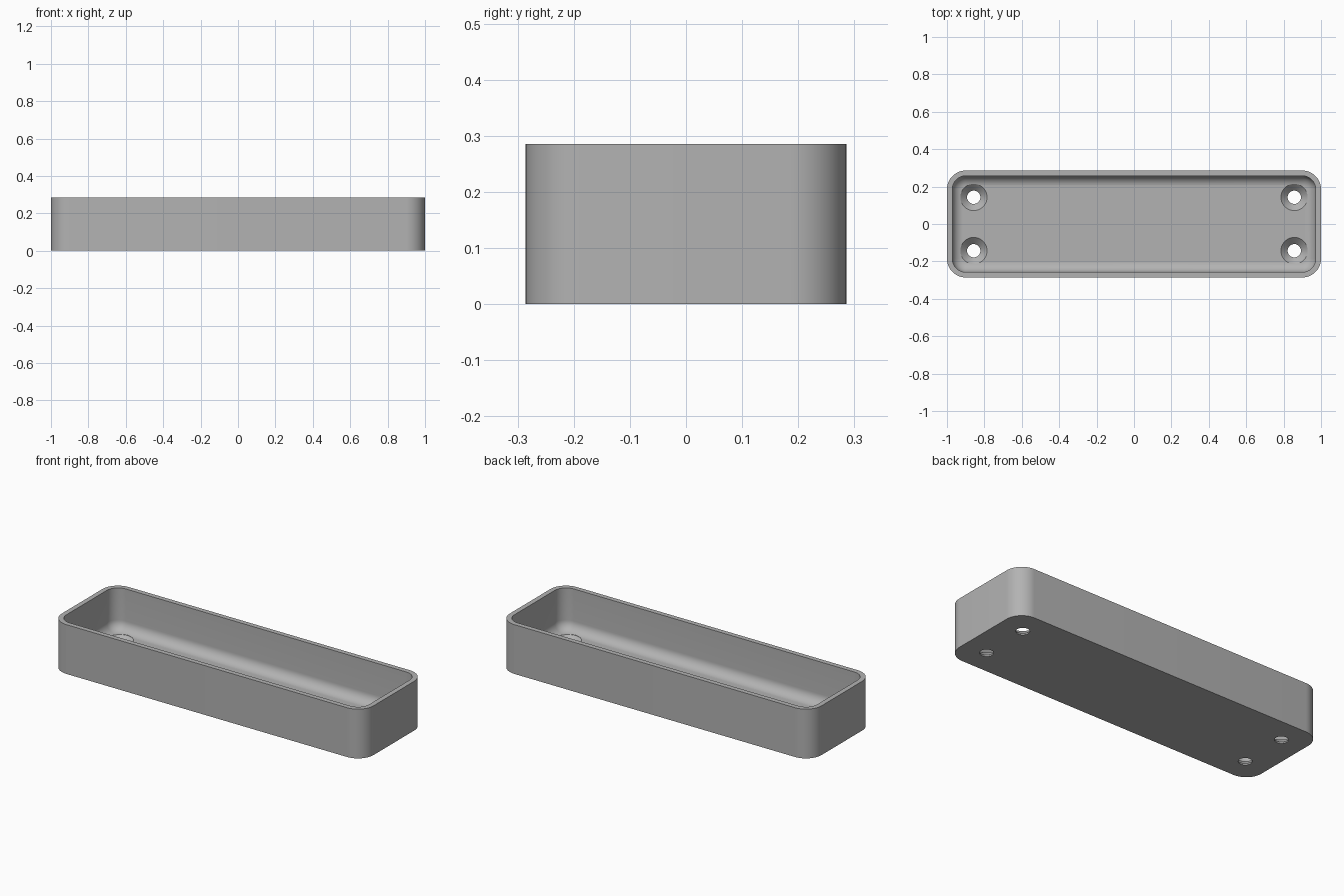
import bpy, bmesh, math

if "Cube" in bpy.data.objects:
    bpy.data.objects.remove(bpy.data.objects["Cube"], do_unlink=True)

HALF_X, HALF_Y, HEIGHT = 1.0, 0.2857, 0.2857
CORNER, WALL, FLOOR, FILLET = 0.1, 0.0286, 0.043, 0.057
HOLE_X, HOLE_Y, HOLE_R, HEAD_R = 0.857, 0.143, 0.0357, 0.0714

grey = bpy.data.materials.new("plain grey")
grey.use_nodes = True
grey.diffuse_color = (0.45, 0.45, 0.45, 1)
grey.node_tree.nodes["Principled BSDF"].inputs["Base Color"].default_value = grey.diffuse_color


def add_object(name, bm):
    bmesh.ops.recalc_face_normals(bm, faces=bm.faces)
    mesh = bpy.data.meshes.new(name)
    bm.to_mesh(mesh)
    bm.free()
    mesh.materials.append(grey)
    obj = bpy.data.objects.new(name, mesh)
    bpy.context.collection.objects.link(obj)
    return obj


def rounded_loop(bm, inset, z, steps=14):
    """Rounded rectangle, shrunk evenly by inset."""
    r = CORNER - inset
    verts = []
    for quarter, (sx, sy) in enumerate([(1, 1), (-1, 1), (-1, -1), (1, -1)]):
        for i in range(steps + 1):
            a = (quarter + i / steps) * math.pi / 2
            verts.append(bm.verts.new((sx * (HALF_X - CORNER) + r * math.cos(a),
                                       sy * (HALF_Y - CORNER) + r * math.sin(a), z)))
    return verts


def circle_loop(bm, x, y, r, z, steps=48):
    return [bm.verts.new((x + r * math.cos(i * math.tau / steps),
                          y + r * math.sin(i * math.tau / steps), z)) for i in range(steps)]


def skin(bm, loops):
    """Join successive loops and cap both ends."""
    for a, b in zip(loops, loops[1:]):
        for i in range(len(a)):
            j = (i + 1) % len(a)
            bm.faces.new((a[i], a[j], b[j], b[i]))
    bm.faces.new(loops[0])
    bm.faces.new(loops[-1])


# Tray: outer wall, rim, inner wall, rounded inner bottom edge, floor
profile = [(0, 0), (0, HEIGHT), (WALL, HEIGHT)]
for i in range(11):
    a = i / 10 * math.pi / 2
    profile.append((WALL + FILLET * (1 - math.cos(a)), FLOOR + FILLET * (1 - math.sin(a))))
bm = bmesh.new()
skin(bm, [rounded_loop(bm, inset, z) for inset, z in profile])
tray = add_object("tray", bm)

# Four countersunk screw holes
bm = bmesh.new()
slope = (HEAD_R - HOLE_R) / FLOOR
for x in (-HOLE_X, HOLE_X):
    for y in (-HOLE_Y, HOLE_Y):
        rings = [(HOLE_R, -0.05), (HOLE_R, 0.008), (HEAD_R, FLOOR), (HEAD_R, 0.2)]
        skin(bm, [circle_loop(bm, x, y, r, z) for r, z in rings])
cutter = add_object("screw_hole_cutter", bm)
cutter.hide_render = True

bpy.context.view_layer.objects.active = tray
tray.select_set(True)
cut = tray.modifiers.new("screw_holes", "BOOLEAN")
cut.operation = "DIFFERENCE"
cut.solver = "EXACT"
cut.object = cutter
bpy.ops.object.modifier_apply(modifier=cut.name)
bpy.data.objects.remove(cutter, do_unlink=True)
bpy.ops.object.shade_smooth_by_angle(angle=math.radians(30))
